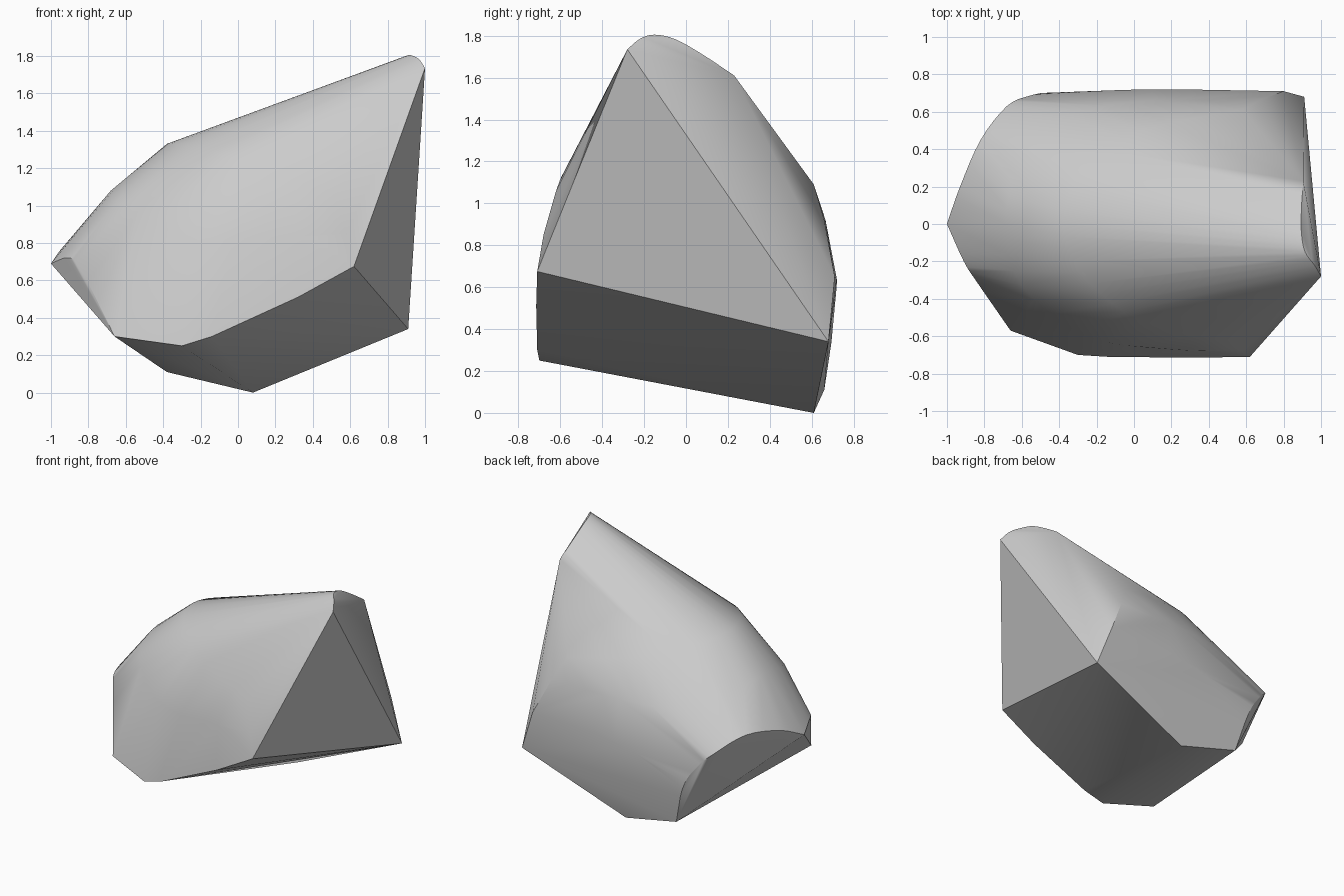
import bpy
import bmesh
from math import radians
from mathutils import Vector

default_cube = bpy.data.objects.get("Cube")
if default_cube:
    bpy.data.objects.remove(default_cube, do_unlink=True)


def smooth_path(points, steps):
    """Catmull-Rom path through a few guide points."""
    guide = [Vector(p) for p in points]
    padded = [guide[0] * 2 - guide[1]] + guide + [guide[-1] * 2 - guide[-2]]
    path = []
    for a, b, c, d in zip(padded, padded[1:], padded[2:], padded[3:]):
        for step in range(steps):
            t = step / steps
            path.append((b * 2 + (c - a) * t + (a * 2 - b * 5 + c * 4 - d) * t * t
                         + (b * 3 - a - c * 3 + d) * t ** 3) / 2)
    return path + [guide[-1]]


# Chipped rim of the upper point
peak_rim = [(1, -.28, 1.735), (.965, -.22, 1.785), (.915, -.15, 1.805),
            (.895, -.05, 1.783), (.895, .08, 1.71), (.905, .23, 1.61)]

# Rounded shoulder below the sloping top
shoulder = [(.52, -.62, 1.06), (.25, -.58, 1.15), (-.05, -.47, 1.26), (-.28, -.26, 1.32),
            (-.38, 0, 1.33), (-.28, .27, 1.29), (.05, .5, 1.19), (.58, .61, 1.09)]

# Bulging side between the shoulder and the lower edges
flank = [(.58, -.68, .85), (.2, -.67, .83), (-.25, -.6, .83), (-.6, -.33, 1), (-.68, 0, 1.08),
         (-.62, .3, 1.03), (-.35, .57, .94), (.1, .66, .92), (.67, .66, .92)]

# Broad back swell
back_swell = [(-.46, .7, .42), (.1, .72, .62), (.8, .71, .65)]

# Curved borders of the broken faces at the narrow end
rear_chip = [(-1, 0, .69), (-.93, .2, .78), (-.82, .45, .81), (-.68, .63, .7),
             (-.56, .685, .58), (-.46, .7, .4), (-.38, .66, .11)]
front_chip = [(-.66, -.57, .3), (-.84, -.31, .66), (-.91, -.2, .72), (-1, 0, .69)]

# Lower front edge and base corners
front_edge = [(-.3, -.7, .25), (-.14, -.71, .3), (.32, -.715, .51), (.62, -.71, .675)]
base_corners = [(.91, .68, .34), (.08, .61, 0)]

cloud = [Vector(p) for p in front_edge + base_corners]
for curve in (peak_rim, shoulder, flank, back_swell, rear_chip, front_chip):
    cloud += smooth_path(curve, 4)

# Wrap the guide curves in one convex stone
bm = bmesh.new()
for point in cloud:
    bm.verts.new(point)
bmesh.ops.convex_hull(bm, input=bm.verts[:])
bmesh.ops.delete(bm, geom=[v for v in bm.verts if not v.link_faces], context="VERTS")
bmesh.ops.dissolve_limit(bm, angle_limit=radians(1), verts=bm.verts[:], edges=bm.edges[:])
bmesh.ops.recalc_face_normals(bm, faces=bm.faces[:])
mesh = bpy.data.meshes.new("stone")
bm.to_mesh(mesh)
bm.free()

stone = bpy.data.objects.new("stone", mesh)
bpy.context.collection.objects.link(stone)

grey = bpy.data.materials.new("stone grey")
grey.use_nodes = True
colour = (.6, .6, .6, 1)
grey.diffuse_color = colour
grey.node_tree.nodes["Principled BSDF"].inputs["Base Color"].default_value = colour
mesh.materials.append(grey)

# Smooth the worn surface and keep the broken edges crisp
bpy.ops.object.select_all(action="DESELECT")
stone.select_set(True)
bpy.context.view_layer.objects.active = stone
bpy.ops.object.shade_smooth_by_angle(angle=radians(28))
